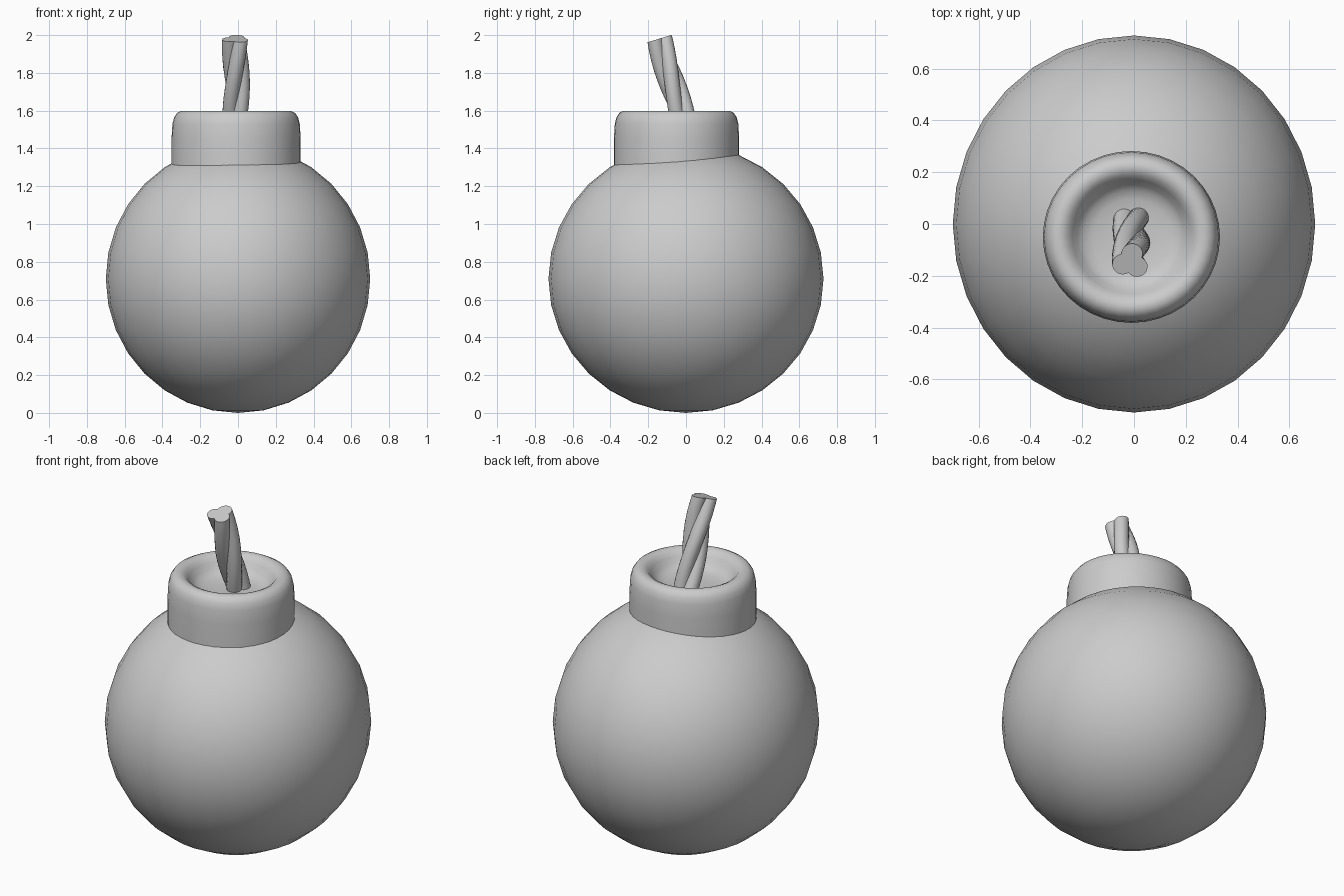
import bpy, bmesh
from math import sin, cos, pi, sqrt, radians
from mathutils import Vector

if "Cube" in bpy.data.objects:
    bpy.data.objects.remove(bpy.data.objects["Cube"])


def finish(name, bm, angle):
    bmesh.ops.recalc_face_normals(bm, faces=bm.faces[:])
    mesh = bpy.data.meshes.new(name)
    bm.to_mesh(mesh)
    bm.free()
    obj = bpy.data.objects.new(name, mesh)
    bpy.context.collection.objects.link(obj)
    bpy.ops.object.select_all(action='DESELECT')
    obj.select_set(True)
    bpy.context.view_layer.objects.active = obj
    bpy.ops.object.shade_smooth_by_angle(angle=radians(angle))
    return obj


def loft(bm, rings):
    loops = [[bm.verts.new(p) for p in ring] for ring in rings]
    n = len(loops[0])
    for a, b in zip(loops, loops[1:]):
        for i in range(n):
            j = (i + 1) % n
            bm.faces.new((a[i], a[j], b[j], b[i]))
    return loops


# Round body
bm = bmesh.new()
bmesh.ops.create_uvsphere(bm, u_segments=32, v_segments=16, radius=1)
for v in bm.verts:
    v.co = (v.co.x * 0.70, v.co.y * 0.728, v.co.z * 0.71 + 0.71)
finish("body", bm, 60)

# Collar with rounded rim and dished top
profile = [(0.342, 1.22), (0.342, 1.45), (0.337, 1.53), (0.328, 1.565), (0.312, 1.588),
           (0.29, 1.599), (0.268, 1.598), (0.247, 1.588), (0.228, 1.565), (0.208, 1.535),
           (0.185, 1.515), (0.15, 1.503), (0.08, 1.497)]
SEG = 40
bm = bmesh.new()
loops = loft(bm, [[(-0.01 + r * cos(2 * pi * i / SEG), -0.05 + 0.97 * r * sin(2 * pi * i / SEG), z)
                   for i in range(SEG)] for r, z in profile])
bm.faces.new(loops[0])
bm.faces.new(loops[-1])
finish("collar", bm, 60)

# Twisted three-strand fuse, leaning to the front
LOBE_OFFSET, LOBE_R = 0.032, 0.041
STEPS, SIDES = 20, 36
start, bend, end = Vector((-0.01, 0.02, 1.44)), Vector((-0.008, -0.066, 1.72)), Vector((-0.013, -0.145, 1.98))


def strand_radius(a):
    phi = (a + pi / 3) % (2 * pi / 3) - pi / 3
    return LOBE_OFFSET * cos(phi) + sqrt(LOBE_R ** 2 - (LOBE_OFFSET * sin(phi)) ** 2)


rings = []
for s in range(STEPS + 1):
    t = s / STEPS
    centre = start * (1 - t) ** 2 + bend * 2 * t * (1 - t) + end * t * t
    axis = ((bend - start) * (1 - t) + (end - bend) * t).normalized()
    side = Vector((1, 0, 0))
    back = axis.cross(side).normalized()
    turn = radians(80 - 180 * (1 - t))
    ring = []
    for i in range(SIDES):
        a = 2 * pi * i / SIDES
        r = strand_radius(a)
        ring.append(centre + side * r * cos(a + turn) + back * r * sin(a + turn))
    rings.append(ring)
bm = bmesh.new()
loops = loft(bm, rings)
bm.faces.new(loops[0])
bm.faces.new(loops[-1])
finish("fuse", bm, 50)
